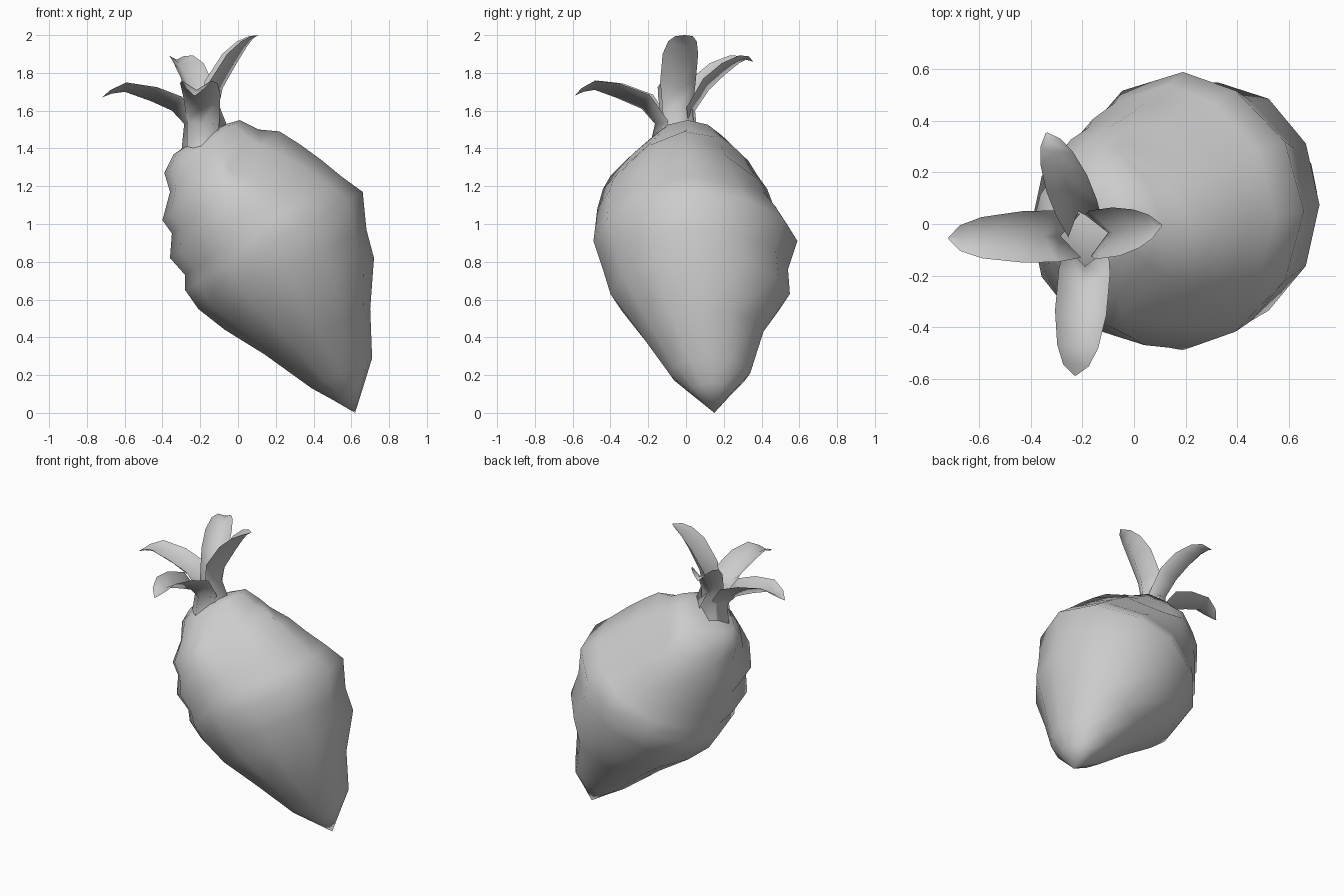
import bpy
import bmesh
from math import cos, sin, tau
from mathutils import Vector

cube = bpy.data.objects.get("Cube")
if cube:
    bpy.data.objects.remove(cube)

grey = bpy.data.materials.new("plain grey")
grey.use_nodes = True
colour = (0.6, 0.6, 0.6, 1)
grey.diffuse_color = colour
grey.node_tree.nodes["Principled BSDF"].inputs["Base Color"].default_value = colour


def make_object(name, bm):
    mesh = bpy.data.meshes.new(name)
    for face in bm.faces:
        face.smooth = True
    bm.to_mesh(mesh)
    bm.free()
    mesh.materials.append(grey)
    obj = bpy.data.objects.new(name, mesh)
    bpy.context.collection.objects.link(obj)
    return obj


def bridge(bm, first, second, closed):
    count = len(first)
    for i in range(count if closed else count - 1):
        j = (i + 1) % count
        bm.faces.new((first[i], first[j], second[j], second[i]))


# Fruit body: rings square to a leaning axis
# (left-hand end x, z; right-hand end x, z; y range; sharpness of the crest)
SIDES = 12
RINGS = [
    (0.50, 0.07, 0.67, 0.16, 0.02, 0.25, 1),
    (0.39, 0.13, 0.71, 0.29, -0.09, 0.34, 1),
    (0.14, 0.31, 0.70, 0.55, -0.25, 0.41, 1),
    (-0.07, 0.44, 0.72, 0.82, -0.40, 0.55, 1),
    (-0.21, 0.55, 0.68, 0.97, -0.44, 0.54, 1),
    (-0.28, 0.65, 0.66, 1.17, -0.49, 0.59, 1.2),
    (-0.28, 0.73, 0.55, 1.25, -0.48, 0.54, 1.3),
    (-0.36, 0.82, 0.44, 1.34, -0.47, 0.47, 1.5),
    (-0.35, 0.95, 0.33, 1.42, -0.44, 0.43, 2),
    (-0.40, 1.02, 0.22, 1.49, -0.40, 0.38, 2.8),
    (-0.36, 1.17, 0.11, 1.50, -0.32, 0.33, 2),
    (-0.39, 1.27, 0.01, 1.55, -0.20, 0.22, 1.3),
    (-0.34, 1.37, -0.06, 1.53, -0.13, 0.10, 1),
]
bm = bmesh.new()
rings = []
for x0, z0, x1, z1, y0, y1, sharp in RINGS:
    ring = []
    for i in range(SIDES):
        a = tau * i / SIDES
        c = cos(a)
        across = (1 + max(c, 0) ** sharp + min(c, 0)) / 2
        around = (1 + sin(a)) / 2
        ring.append(bm.verts.new((x0 + (x1 - x0) * across,
                                  y0 + (y1 - y0) * around,
                                  z0 + (z1 - z0) * across)))
    rings.append(ring)
for lower, upper in zip(rings, rings[1:]):
    bridge(bm, lower, upper, True)
tip = bm.verts.new((0.62, 0.15, 0))
crown = bm.verts.new((-0.19, -0.03, 1.47))
for i in range(SIDES):
    j = (i + 1) % SIDES
    bm.faces.new((tip, rings[0][j], rings[0][i]))
    bm.faces.new((crown, rings[-1][i], rings[-1][j]))
make_object("fruit_body", bm)

# Leaves: folded blades whose raised edges cross to form a square neck
CENTRE = Vector((-0.18, -0.045, 0))
HALF_WIDTHS = (0.085, 0.085, 0.1, 0.1, 0.08, 0.05, 0.004)
LIFTS = (0.07, 0.08, 0.09, 0.08, 0.05, 0.02, 0)


def leaf(name, direction, breadth, path):
    out = Vector(direction).normalized()
    side = Vector((0, 0, 1)).cross(out)
    spine = [CENTRE + out * u + Vector((0, 0, z)) for u, z in path]
    bm = bmesh.new()
    rows = []
    for i, point in enumerate(spine):
        along = spine[min(i + 1, len(spine) - 1)] - spine[max(i - 1, 0)]
        raised = point + along.cross(side).normalized() * LIFTS[i]
        width = side * HALF_WIDTHS[i] * breadth
        rows.append([bm.verts.new(p) for p in (raised - width, point, raised + width)])
    for low, high in zip(rows, rows[1:]):
        bridge(bm, low, high, False)
    make_object(name, bm)


leaf("left_leaf", (1, 0.14, 0), 0.95,
     [(0.14, 1.48), (0.08, 1.63), (0.10, 1.72), (0.18, 1.86),
      (0.23, 1.94), (0.26, 1.98), (0.29, 2.0)])
leaf("right_leaf", (-1, -0.02, 0), 1,
     [(0.12, 1.38), (0.105, 1.53), (0.17, 1.60), (0.28, 1.65),
      (0.42, 1.70), (0.49, 1.69), (0.54, 1.67)])
leaf("front_leaf", (-0.09, -1, 0), 1,
     [(0.15, 1.40), (0.12, 1.53), (0.19, 1.61), (0.33, 1.67),
      (0.44, 1.71), (0.50, 1.70), (0.545, 1.68)])
leaf("back_leaf", (-0.4, 1, 0), 0.85,
     [(0.12, 1.42), (0.10, 1.60), (0.18, 1.71), (0.27, 1.79),
      (0.35, 1.85), (0.39, 1.87), (0.43, 1.86)])
